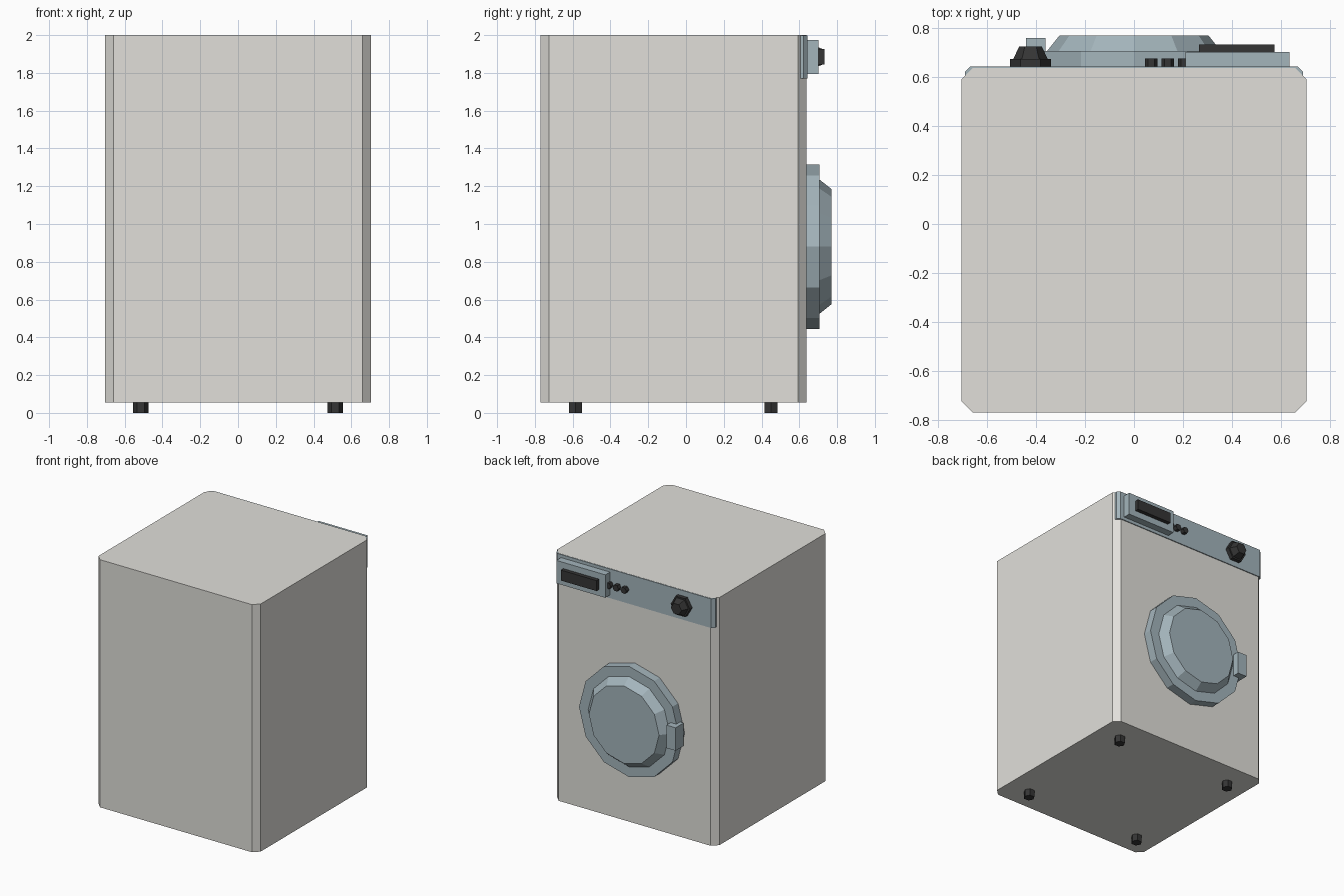
import bpy, bmesh, math

if "Cube" in bpy.data.objects:
    bpy.data.objects.remove(bpy.data.objects["Cube"])


def material(name, rgb):
    m = bpy.data.materials.new(name)
    m.diffuse_color = (*rgb, 1)
    m.use_nodes = True
    m.node_tree.nodes["Principled BSDF"].inputs["Base Color"].default_value = m.diffuse_color
    return m


WHITE = material("warm_white_enamel", (0.75, 0.74, 0.70))
STEEL = material("blue_grey_trim", (0.37, 0.46, 0.50))
BLACK = material("black_plastic", (0.035, 0.035, 0.035))


def loft(name, rings, mat):
    """Closed solid through a list of point rings, capped at both ends."""
    bm = bmesh.new()
    loops = [[bm.verts.new(p) for p in ring] for ring in rings]
    n = len(loops[0])
    for a, b in zip(loops, loops[1:]):
        for i in range(n):
            j = (i + 1) % n
            bm.faces.new((a[i], a[j], b[j], b[i]))
    bm.faces.new(loops[0])
    bm.faces.new(loops[-1])
    bmesh.ops.recalc_face_normals(bm, faces=bm.faces)
    me = bpy.data.meshes.new(name)
    bm.to_mesh(me)
    bm.free()
    me.materials.append(mat)
    ob = bpy.data.objects.new(name, me)
    bpy.context.collection.objects.link(ob)
    return ob


def extrude_up(name, outline, z0, z1, mat):
    return loft(name, [[(x, y, z) for x, y in outline] for z in (z0, z1)], mat)


def box(name, x0, x1, y0, y1, z0, z1, mat):
    return extrude_up(name, [(x0, y0), (x1, y0), (x1, y1), (x0, y1)], z0, z1, mat)


def dial(name, cx, cz, sides, profile, mat):
    """Turned part on the y axis; profile is (radius, y) pairs."""
    angles = [2 * math.pi * i / sides for i in range(sides)]
    return loft(name, [[(cx + r * math.cos(a), y, cz + r * math.sin(a))
                        for a in angles] for r, y in profile], mat)


# Cabinet with chamfered upright corners
W, B, F, C = 0.705, -0.77, 0.637, 0.045
extrude_up("cabinet", [(-W + C, B), (W - C, B), (W, B + C), (W, F - C),
                       (W - C, F), (-W + C, F), (-W, F - C), (-W, B + C)],
           0.055, 2.0, WHITE)

# Control panel strip
extrude_up("control_panel", [(-0.69, 0.605), (0.69, 0.605), (0.69, 0.622),
                             (0.668, 0.644), (-0.668, 0.644), (-0.69, 0.622)],
           1.77, 1.999, STEEL)

# Drawer block with dark display
box("drawer_block", 0.21, 0.635, 0.63, 0.702, 1.795, 1.975, STEEL)
box("display", 0.265, 0.575, 0.69, 0.733, 1.845, 1.927, BLACK)

# Program knob and three buttons
dial("program_knob", -0.423, 1.885, 6,
     [(0.083, 0.63), (0.083, 0.675), (0.07, 0.675), (0.046, 0.726)], BLACK)
for i in range(3):
    dial(f"button_{i + 1}", 0.07 + 0.068 * i, 1.88, 6,
         [(0.026, 0.63), (0.026, 0.677)], BLACK)

# Round door: flat ring, raised tapered centre, handle
dial("door", 0, 0.88, 12,
     [(0.435, 0.62), (0.435, 0.707), (0.355, 0.707), (0.305, 0.77)], STEEL)
box("door_handle", -0.442, -0.362, 0.66, 0.76, 0.79, 0.97, STEEL)

# Four hexagonal feet
for sx in (-1, 1):
    for end, cy in (("front", -0.585), ("back", 0.45)):
        hexagon = [(sx * 0.515 + 0.04 * math.cos(math.pi * k / 3),
                    cy + 0.04 * math.sin(math.pi * k / 3)) for k in range(6)]
        side = "right" if sx > 0 else "left"
        extrude_up(f"{end}_{side}_foot", hexagon, 0.0, 0.06, BLACK)
